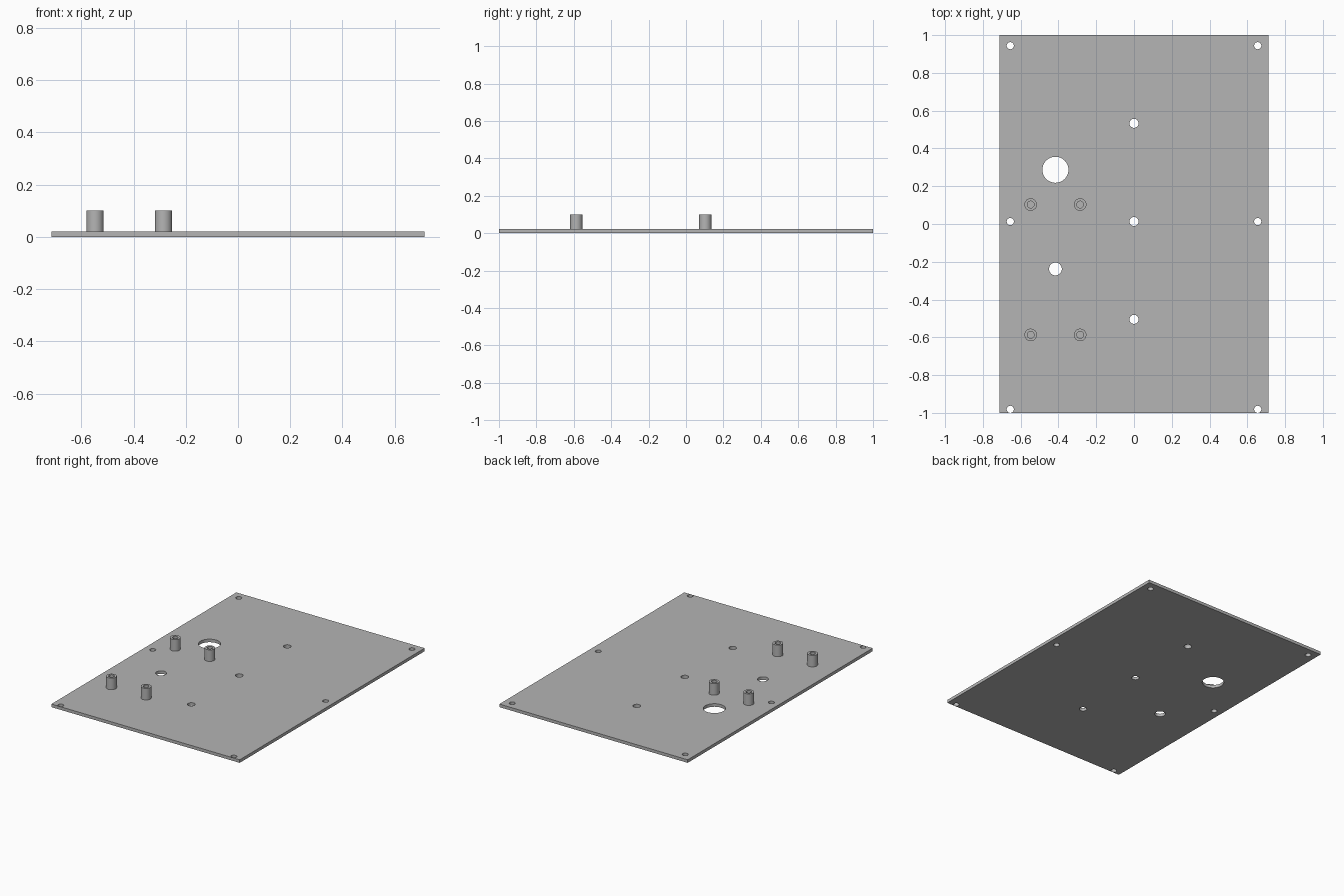
import bpy, bmesh, math
from mathutils import Matrix

if "Cube" in bpy.data.objects:
    bpy.data.objects.remove(bpy.data.objects["Cube"])

PLATE_T = 0.021   # plate thickness
TOP = 0.10        # top of the standoffs
SIDES = 32

grey = bpy.data.materials.new("light grey")
grey.diffuse_color = (0.46, 0.46, 0.46, 1)
grey.use_nodes = True
grey.node_tree.nodes["Principled BSDF"].inputs["Base Color"].default_value = grey.diffuse_color


def make_object(name, bm):
    bmesh.ops.recalc_face_normals(bm, faces=bm.faces)
    mesh = bpy.data.meshes.new(name)
    bm.to_mesh(mesh)
    bm.free()
    mesh.materials.append(grey)
    obj = bpy.data.objects.new(name, mesh)
    bpy.context.collection.objects.link(obj)
    return obj


def activate(obj):
    bpy.ops.object.select_all(action='DESELECT')
    obj.select_set(True)
    bpy.context.view_layer.objects.active = obj


def smooth(obj):
    activate(obj)
    bpy.ops.object.shade_smooth_by_angle(angle=math.radians(30))


# Flat base plate
bm = bmesh.new()
bmesh.ops.create_cube(bm, size=1, matrix=Matrix.Translation((0, 0, PLATE_T / 2))
                      @ Matrix.Diagonal((1.426, 2.0, PLATE_T, 1)))
plate = make_object("base_plate", bm)

# Through holes: edge screws, centre line, cable openings
holes = [(x, y, 0.019) for x in (-0.655, 0.655) for y in (-0.981, 0.013, 0.944)]
holes += [(0, y, 0.024) for y in (-0.505, 0.013, 0.533)]
holes += [(-0.416, 0.287, 0.069), (-0.416, -0.238, 0.034)]
bm = bmesh.new()
for x, y, r in holes:
    bmesh.ops.create_cone(bm, cap_ends=True, segments=SIDES, radius1=r, radius2=r,
                          depth=0.2, matrix=Matrix.Translation((x, y, 0)))
cutter = make_object("hole_cutter", bm)
cutter.hide_render = True

cut = plate.modifiers.new("holes", 'BOOLEAN')
cut.operation = 'DIFFERENCE'
cut.solver = 'EXACT'
cut.object = cutter
activate(plate)
bpy.ops.object.modifier_apply(modifier=cut.name)
bpy.data.objects.remove(cutter)
smooth(plate)


# Hollow standoffs, turned from a half profile
def standoff(x, y):
    profile = [(0.033, PLATE_T), (0.033, TOP), (0.018, TOP), (0.018, PLATE_T)]
    bm = bmesh.new()
    verts = [bm.verts.new((r, 0, z)) for r, z in profile]
    edges = [bm.edges.new(pair) for pair in zip(verts, verts[1:] + verts[:1])]
    bmesh.ops.spin(bm, geom=verts + edges, cent=(0, 0, 0), axis=(0, 0, 1),
                   angle=math.tau, steps=SIDES, use_merge=True)
    bmesh.ops.remove_doubles(bm, verts=bm.verts, dist=1e-5)
    obj = make_object("standoff", bm)
    obj.location = (x, y, 0)
    smooth(obj)


for sx in (-0.547, -0.285):
    for sy in (-0.587, 0.103):
        standoff(sx, sy)
